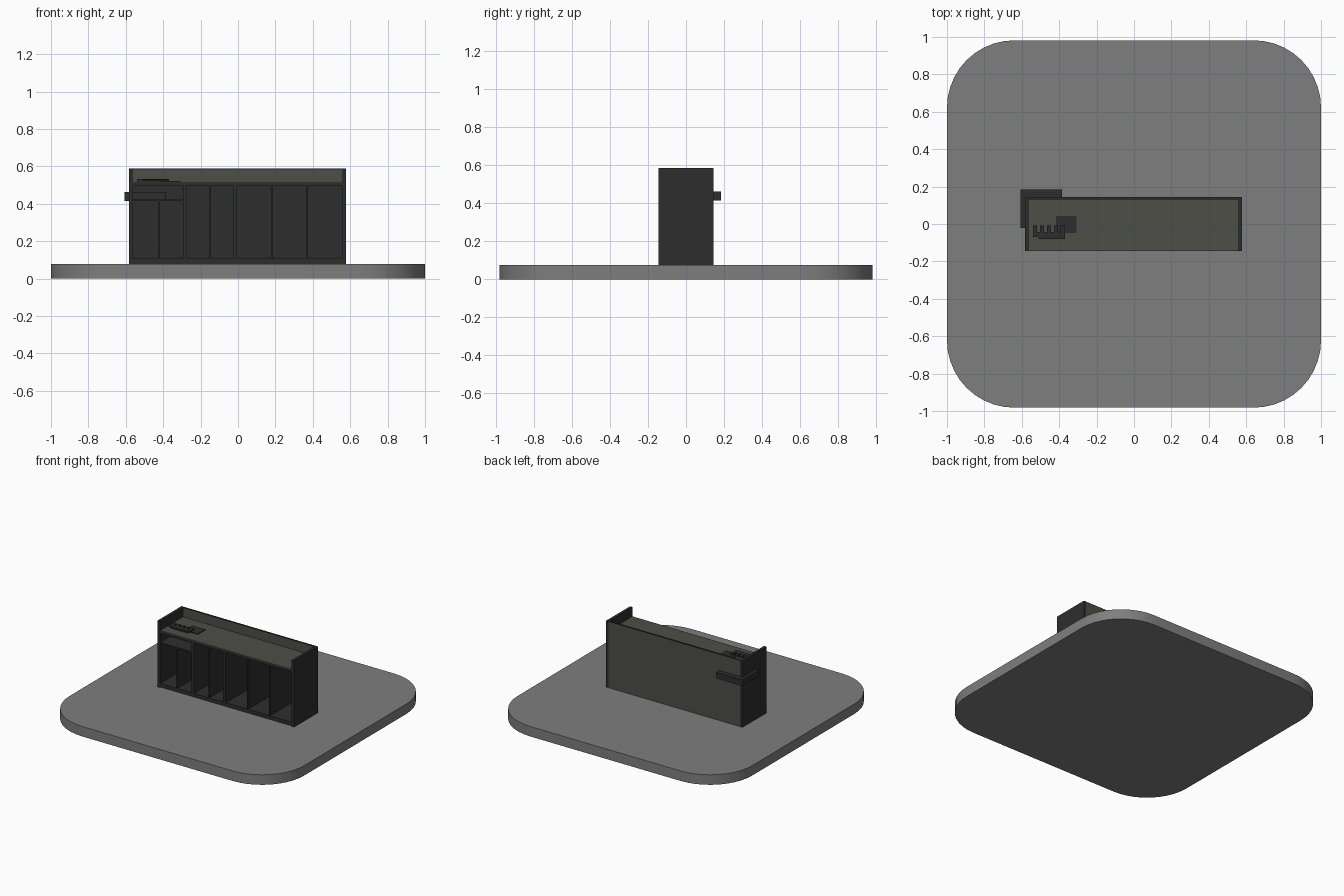
import bpy, bmesh, math

old = bpy.data.objects.get("Cube")
if old:
    bpy.data.objects.remove(old, do_unlink=True)


def material(name, rgb):
    m = bpy.data.materials.new(name)
    m.use_nodes = True
    m.diffuse_color = (*rgb, 1)
    m.node_tree.nodes["Principled BSDF"].inputs["Base Color"].default_value = (*rgb, 1)
    return m


GREY = material("floor grey", (0.21, 0.21, 0.21))
DARK = material("charcoal", (0.027, 0.027, 0.027))
OLIVE = material("olive grey", (0.075, 0.077, 0.063))


def box(name, x, y, z, mat, corner=0):
    """Box from (min, max) ranges, optionally with rounded upright corners."""
    bm = bmesh.new()
    bmesh.ops.create_cube(bm, size=1)
    for v in bm.verts:
        for i, (lo, hi) in enumerate((x, y, z)):
            v.co[i] = hi if v.co[i] > 0 else lo
    if corner:
        upright = [e for e in bm.edges
                   if abs(e.verts[0].co.z - e.verts[1].co.z) > 0.01]
        bmesh.ops.bevel(bm, geom=upright, offset=corner, segments=10,
                        profile=0.5, affect='EDGES')
    me = bpy.data.meshes.new(name)
    bm.to_mesh(me)
    bm.free()
    me.materials.append(mat)
    ob = bpy.data.objects.new(name, me)
    bpy.context.collection.objects.link(ob)
    return ob


# Rounded floor slab
FLOOR = 0.077
slab = box("floor_slab", (-1, 1), (-0.982, 0.982), (0, FLOOR), GREY, corner=0.36)
bpy.context.view_layer.objects.active = slab
slab.select_set(True)
bpy.ops.object.shade_smooth_by_angle(angle=math.radians(30))
slab.select_set(False)

# Counter shell
LEFT, RIGHT, FRONT, BACK, TOP = -0.583, 0.578, -0.145, 0.145, 0.588
T = 0.02
inside = (LEFT + T, RIGHT - T)
box("end_panel_right", (LEFT, LEFT + T), (FRONT, BACK), (FLOOR, TOP), DARK)
box("end_panel_left", (RIGHT - T, RIGHT), (FRONT, BACK), (FLOOR, TOP), DARK)
box("back_panel", inside, (0.132, BACK), (FLOOR, TOP - 0.004), OLIVE)
box("back_cap", inside, (0.132, BACK), (TOP - 0.004, TOP), DARK)
box("worktop", inside, (FRONT, 0.132), (0.511, 0.516), OLIVE)
box("worktop_support", inside, (FRONT, 0.132), (0.495, 0.511), DARK)

# Open shelving below
box("back_liner", inside, (0.124, 0.132), (FLOOR, 0.495), DARK)
box("bottom_shelf", inside, (FRONT + 0.003, 0.124), (0.085, 0.108), DARK)
box("plinth", inside, (FRONT + 0.008, 0.124), (FLOOR, 0.085), DARK)
for x in (-0.285, -0.016):
    box("main_divider", (x - 0.01, x + 0.01), (FRONT, 0.124), (0.108, 0.495), DARK)
for x in (-0.15, 0.18, 0.367):
    box("thin_divider", (x - 0.004, x + 0.004), (FRONT + 0.004, 0.124), (0.108, 0.495), DARK)
box("drawer_shelf", (LEFT + T, -0.295), (FRONT + 0.002, 0.124), (0.414, 0.424), DARK)
box("lower_divider", (-0.426, -0.418), (FRONT + 0.004, 0.124), (0.108, 0.414), DARK)

# Cash drawer reaching through the back corner
box("cash_drawer", (-0.608, -0.385), (-0.022, 0.184), (0.416, 0.463), DARK)
box("drawer_front", (-0.555, -0.395), (-0.026, -0.022), (0.436, 0.456), DARK)

# Slotted tray and pad on the worktop
box("pad", (-0.417, -0.308), (-0.048, 0.042), (0.516, 0.522), DARK)
box("tray_bar", (-0.51, -0.37), (-0.08, -0.07), (0.522, 0.531), DARK)
box("tray_body", (-0.54, -0.37), (-0.07, -0.042), (0.52, 0.532), DARK)
for i in range(5):
    x = -0.54 + i * 0.037
    box("tray_finger", (x, x + 0.022), (-0.042, -0.007), (0.52, 0.532), DARK)
